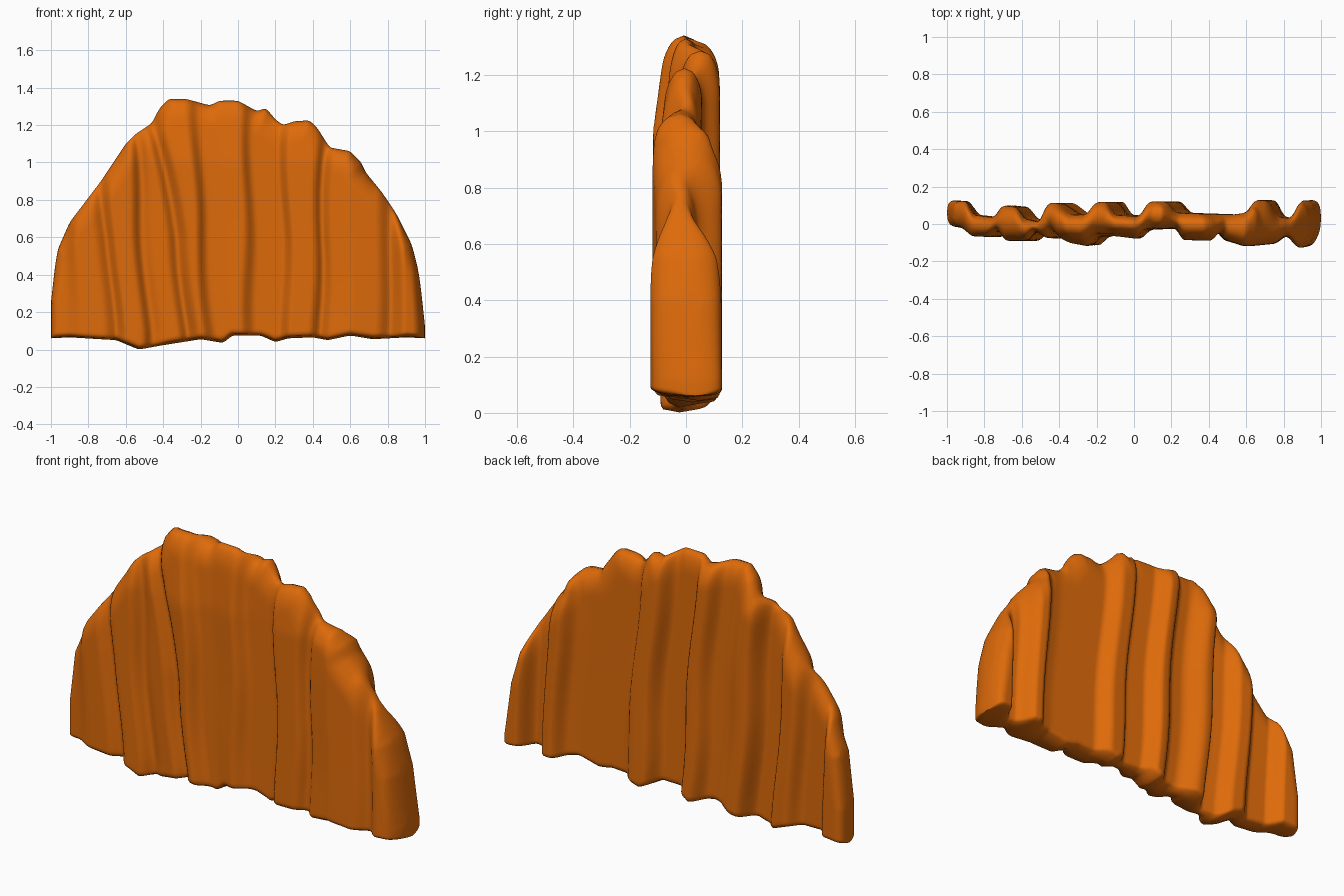
import bpy, bmesh, math

if "Cube" in bpy.data.objects:
    bpy.data.objects.remove(bpy.data.objects["Cube"])

# Outline (x, z)
TOP = [(-1, .25), (-.97, .52), (-.9, .68), (-.74, .89), (-.6, 1.1), (-.55, 1.15), (-.46, 1.21),
       (-.42, 1.29), (-.37, 1.34), (-.28, 1.34), (-.15, 1.305), (-.1, 1.33), (0, 1.33), (.1, 1.275),
       (.15, 1.29), (.2, 1.23), (.24, 1.2), (.3, 1.22), (.38, 1.225), (.42, 1.19), (.49, 1.08),
       (.6, 1.06), (.66, 1.0), (.68, .95), (.77, .84), (.85, .72), (.93, .56), (.97, .4), (1, .12)]
BOT = [(-1, .06), (-.9, .065), (-.65, .05), (-.58, .02), (-.53, 0), (-.42, .02), (-.2, .055),
       (-.08, .035), (-.03, .075), (.12, .075), (.2, .04), (.27, .06), (.4, .065), (.48, .05),
       (.6, .075), (.72, .055), (.9, .065), (1, .06)]
# Back pleats (x, y)
BACK = [(-1, .13), (-.89, .12), (-.865, .05), (-.74, .035), (-.7, .1), (-.61, .09), (-.58, .03),
        (-.48, .01), (-.44, .11), (-.38, .115), (-.29, .05), (-.2, .05), (-.16, .115), (-.09, .12),
        (-.06, .05), (.08, .04), (.12, .12), (.22, .12), (.26, .06), (.55, .05), (.62, .06),
        (.66, .13), (.73, .125), (.77, .04), (.84, .03), (.88, .125), (1, .13)]
# Front pleats: x at low, middle and high level, then y
FRONT = [(-1, -1, -1, -.01), (-.92, -.92, -.92, -.02), (-.84, -.87, -.89, -.065),
         (-.71, -.75, -.83, -.07), (-.65, -.69, -.77, -.03), (-.62, -.66, -.73, -.09),
         (-.51, -.55, -.58, -.09), (-.47, -.51, -.54, -.035), (-.41, -.45, -.5, -.07),
         (-.32, -.37, -.47, -.08), (-.27, -.32, -.43, -.03), (-.23, -.28, -.38, -.1),
         (-.19, -.22, -.25, -.12), (-.13, -.18, -.2, -.065), (-.05, -.08, -.1, -.065),
         (.03, .03, .03, -.08), (.09, .08, .07, -.03), (.25, .25, .24, -.025),
         (.27, .27, .26, -.085), (.4, .41, .43, -.09), (.45, .45, .47, -.035),
         (.48, .48, .5, -.085), (.6, .6, .6, -.12), (.75, .76, .76, -.105), (.81, .82, .82, -.06),
         (.88, .88, .88, -.13), (.95, .95, .95, -.115), (1, 1, 1, -.06)]


def lerp(pts, x):
    if x <= pts[0][0]:
        return pts[0][1]
    for (x0, y0), (x1, y1) in zip(pts, pts[1:]):
        if x <= x1:
            return y0 + (y1 - y0) * (x - x0) / (x1 - x0)
    return pts[-1][1]


def smooth(pts, x, w=.012, clamp=False):
    if clamp:
        w = min(w, max(0, 1 - abs(x)))
    return sum(lerp(pts, x + w * i / 2) for i in range(-2, 3)) / 5


def front_at(z):
    t = max(-1, min(1.3, (z - .6) / .5))
    return [(m + (h - m if t > 0 else m - l) * t, y) for l, m, h, y in FRONT]


def distance(line, x, z):
    best = 9
    for (ax, az), (bx, bz) in zip(line, line[1:]):
        dx, dz = bx - ax, bz - az
        t = max(0, min(1, ((x - ax) * dx + (z - az) * dz) / (dx * dx + dz * dz)))
        best = min(best, math.hypot(x - ax - t * dx, z - az - t * dz))
    return best


ARCH = [BOT[0]] + TOP + [BOT[-1]]

# Pleated slab: front and back skins that meet on a rim, thin on top, square below
NX, NZ = 240, 46
bm = bmesh.new()
skins = {}
for i in range(NX + 1):
    t = 2 * i / NX - 1
    x = .4 * t + .6 * math.sin(t * math.pi / 2)
    lo, hi = smooth(BOT, x, clamp=True), smooth(TOP, x, clamp=True)
    for j in range(NZ + 1):
        s = j / NZ
        v = .4 * s + .6 * (.5 - .5 * math.cos(math.pi * s))
        z = lo + (hi - lo) * v
        rim = i in (0, NX) or j in (0, NZ)
        inner = 1 - x ** 4
        wobble = .01 * math.sin(7 * z + 4 * x) * inner
        fade = 1 - .4 * max(0, min(1, (z - 1.0) / .34))
        f = smooth(front_at(z), x + wobble, .016) * fade
        b = smooth(BACK, x + (.08 * (z - .7) + wobble) * inner, .018)
        da = min(1, distance(ARCH, x, z) / (.03 + .09 * (1 - x ** 6)))
        db = min(1, distance(BOT, x, z) / .03)
        k = 0 if rim else (1 - (1 - da) ** 2.2) ** .5 * (1 - (1 - db) ** 2.5) ** .4
        mid, half = (f + b) / 2, max(.03, (b - f) / 2)
        vf = bm.verts.new((x, mid - half * k, z))
        vb = vf if rim else bm.verts.new((x, mid + half * k, z))
        skins[i, j] = (vf, vb)
for i in range(NX):
    for j in range(NZ):
        for side in (0, 1):
            q = [skins[a][side] for a in ((i, j), (i + 1, j), (i + 1, j + 1), (i, j + 1))]
            if not bm.faces.get(q):
                bm.faces.new(q if side == 0 else q[::-1])
bmesh.ops.recalc_face_normals(bm, faces=bm.faces)
mesh = bpy.data.meshes.new("pleated_slab")
bm.to_mesh(mesh)
bm.free()
mesh.shade_smooth()
slab = bpy.data.objects.new("pleated_slab", mesh)
bpy.context.collection.objects.link(slab)

# Colour
mat = bpy.data.materials.new("burnt_orange")
mat.diffuse_color = (.73, .145, .003, 1)
mat.use_nodes = True
mat.node_tree.nodes["Principled BSDF"].inputs["Base Color"].default_value = mat.diffuse_color
mesh.materials.append(mat)
